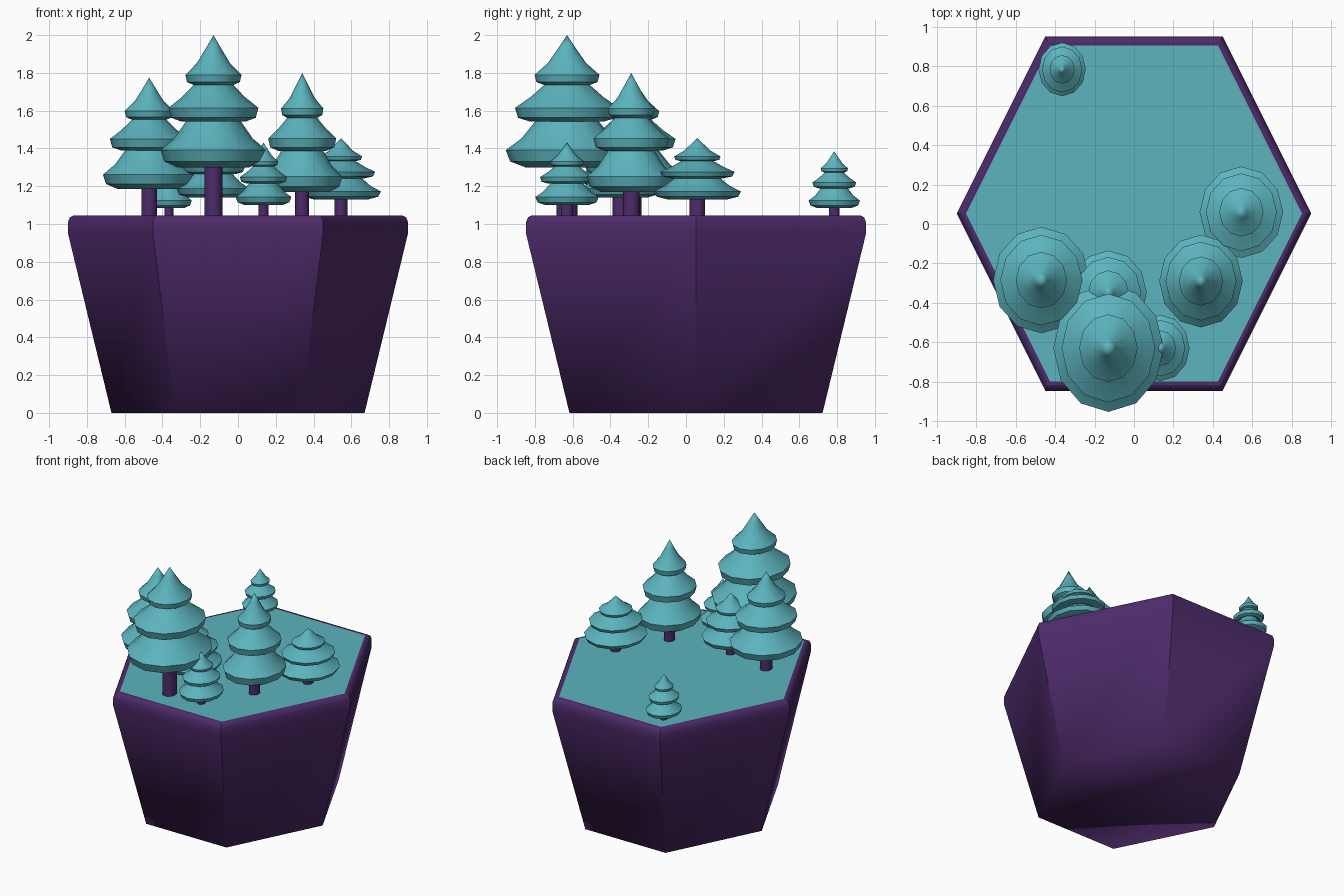
import bpy, bmesh, math

if "Cube" in bpy.data.objects:
    bpy.data.objects.remove(bpy.data.objects["Cube"])

STRETCH = 1 / math.sin(math.pi / 3)   # hexagon is as deep as it is wide
GROUND = 1.045


def material(name, rgb):
    m = bpy.data.materials.new(name)
    m.diffuse_color = (*rgb, 1)
    m.use_nodes = True
    m.node_tree.nodes["Principled BSDF"].inputs["Base Color"].default_value = m.diffuse_color
    return m


TEAL = material("teal", (0.107, 0.456, 0.515))
PURPLE = material("purple", (0.076, 0.024, 0.147))


def lathe(name, profile, sides, sx, sy, loc, mats, turn=0.0):
    """Closed solid of stacked rings (radius, z); radius 0 makes a point."""
    bm = bmesh.new()
    rings = []
    for r, z in profile:
        if r == 0:
            rings.append([bm.verts.new((0, 0, z))] * sides)
            continue
        angles = [turn + 2 * math.pi * i / sides for i in range(sides)]
        rings.append([bm.verts.new((r * sx * math.cos(a), r * sy * math.sin(a), z)) for a in angles])
    for low, high in zip(rings, rings[1:]):
        for i in range(sides):
            j = (i + 1) % sides
            quad = dict.fromkeys((low[i], low[j], high[j], high[i]))
            bm.faces.new(list(quad))
    bm.faces.new(rings[0][::-1])
    if profile[-1][0] > 0:
        bm.faces.new(rings[-1])
    mesh = bpy.data.meshes.new(name)
    bm.to_mesh(mesh)
    bm.free()
    for m in mats:
        mesh.materials.append(m)
    ob = bpy.data.objects.new(name, mesh)
    ob.location = loc
    bpy.context.collection.objects.link(ob)
    return ob


def smooth(ob, angle):
    bpy.ops.object.select_all(action='DESELECT')
    ob.select_set(True)
    bpy.context.view_layer.objects.active = ob
    bpy.ops.object.shade_smooth_by_angle(angle=math.radians(angle))


# Hexagonal planter block: tapered walls, bevelled rim, teal ground on top
block = lathe("planter_block",
              [(0.67, 0), (0.9, 0.95), (0.9, 1.01), (0.89, 1.035), (0.87, GROUND), (0.853, GROUND)],
              6, 1, STRETCH, (0, 0.053, 0), [PURPLE, TEAL])
mesh = block.data
mesh.polygons[-1].material_index = 1
for p in mesh.polygons:
    p.use_smooth = True
mesh.polygons[-1].use_smooth = False
# Corner edges and the ground outline stay sharp, the foot is soft
for e in mesh.edges:
    a, b = (mesh.vertices[v].co for v in e.vertices)
    e.use_edge_sharp = abs(a.z - b.z) > 1e-4 or a.z > 1.04

# Three-tier fir outline as fractions of radius and foliage height
FIR = [(0.15, 0.03), (0.68, 0.0), (0.93, 0.045), (1.0, 0.13), (0.74, 0.22), (0.48, 0.37),
       (0.60, 0.345), (0.80, 0.375), (0.85, 0.45), (0.60, 0.53), (0.33, 0.64),
       (0.36, 0.62), (0.50, 0.645), (0.53, 0.70), (0.31, 0.79), (0.13, 0.91), (0, 1)]

# x, y, foliage bottom, top, half width, half depth, trunk radius
TREES = [(-0.13, -0.63, 1.30, 2.00, 0.28, 0.324, 0.048),
         (-0.47, -0.285, 1.185, 1.775, 0.245, 0.27, 0.042),
         (0.34, -0.29, 1.17, 1.80, 0.212, 0.235, 0.037),
         (0.545, 0.06, 1.13, 1.455, 0.212, 0.232, 0.035),
         (0.135, -0.63, 1.10, 1.43, 0.147, 0.168, 0.027),
         (-0.13, -0.35, 1.14, 1.50, 0.195, 0.215, 0.033),
         (-0.365, 0.785, 1.085, 1.385, 0.12, 0.136, 0.024)]

for n, (x, y, zb, zt, rx, ry, rt) in enumerate(TREES, 1):
    foliage = lathe(f"fir_foliage_{n}", [(r, h * (zt - zb)) for r, h in FIR],
                    12, rx, ry, (x, y, zb), [TEAL])
    smooth(foliage, 35)
    trunk = lathe(f"fir_trunk_{n}", [(1, 0), (1, zb + 0.04 - GROUND + 0.02)],
                  12, rt, rt * 1.15, (x, y, GROUND - 0.02), [PURPLE])
    smooth(trunk, 35)
